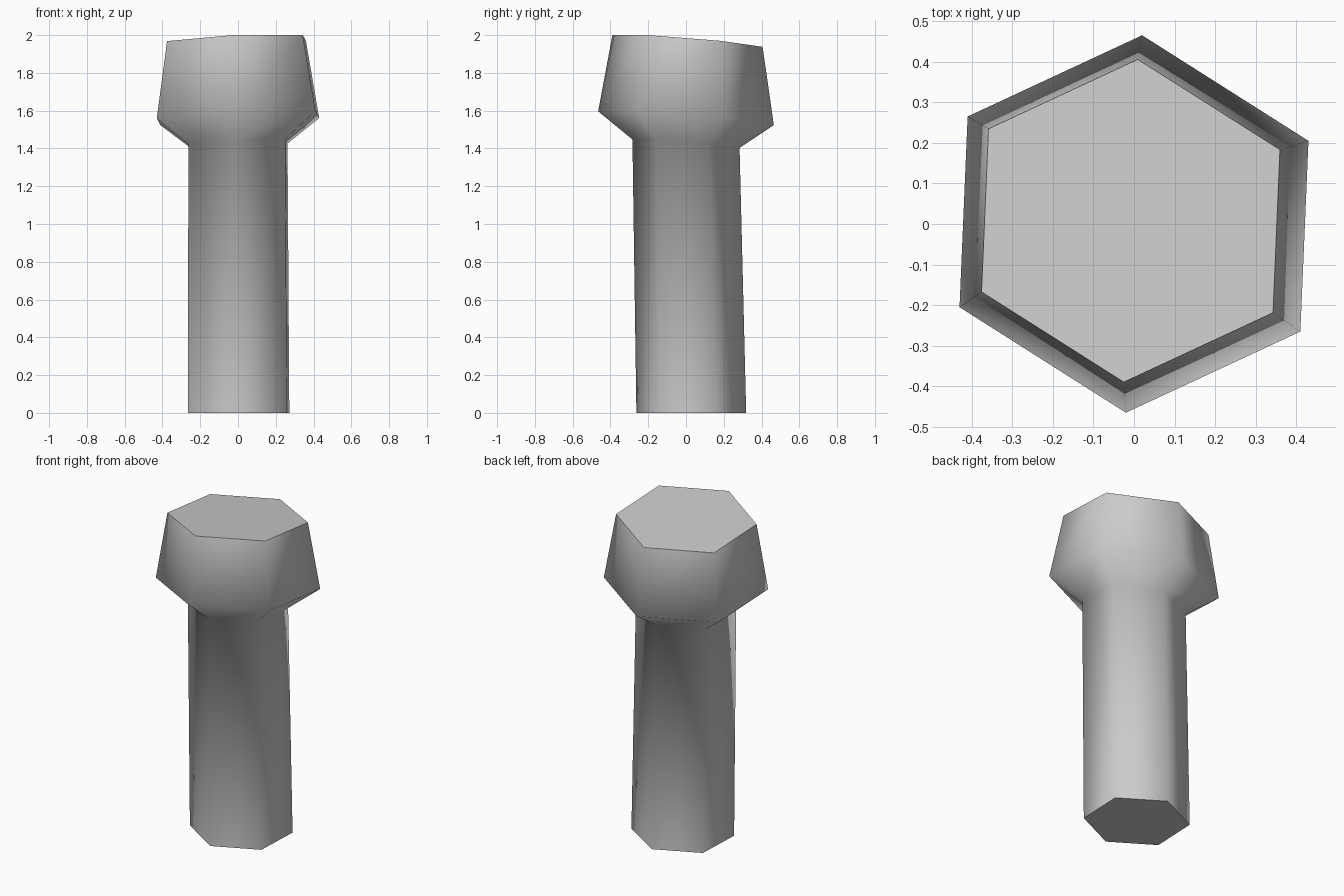
import bpy
import math

cube = bpy.data.objects.get("Cube")
if cube:
    bpy.data.objects.remove(cube, do_unlink=True)

# Three corners of a slightly skewed hexagon; the others are their opposites
HALF = [(0.02, 0.465), (-0.41, 0.265), (-0.43, -0.205)]
HEXAGON = HALF + [(-x, -y) for x, y in HALF]


def ring(scale, height, tilt=1.0, shift=(0, 0)):
    """Hexagon of corners, leaning on the head's tilted plane."""
    points = []
    for x, y in HEXAGON:
        x, y = x * scale + shift[0], y * scale + shift[1]
        points.append((x, y, height + tilt * (0.04 * x - 0.08 * y)))
    return points


# Column rings: flat foot, neck, widest part of head, top
rings = [
    ring(0.625, 0, tilt=0, shift=(0.003, 0.028)),
    ring(0.61, 1.425),
    ring(1.0, 1.56),
    ring(0.855, 1.97, shift=(-0.008, 0.008)),
]
verts = [p for r in rings for p in r]
n = len(HEXAGON)
faces = [list(range(n))[::-1], [len(verts) - n + i for i in range(n)]]
for level in range(len(rings) - 1):
    for i in range(n):
        a, b = level * n + i, level * n + (i + 1) % n
        faces.append([a, b, b + n, a + n])

mesh = bpy.data.meshes.new("hexagonal_column")
mesh.from_pydata(verts, [], faces)
mesh.update()
column = bpy.data.objects.new("hexagonal_column", mesh)
bpy.context.collection.objects.link(column)

# Plain grey stone
stone = bpy.data.materials.new("grey_stone")
stone.use_nodes = True
grey = (0.6, 0.6, 0.6, 1)
stone.diffuse_color = grey
stone.node_tree.nodes["Principled BSDF"].inputs["Base Color"].default_value = grey
mesh.materials.append(stone)

# Rounded shading around the sides, crisp caps
bpy.ops.object.select_all(action="DESELECT")
column.select_set(True)
bpy.context.view_layer.objects.active = column
bpy.ops.object.shade_smooth_by_angle(angle=math.radians(72))
